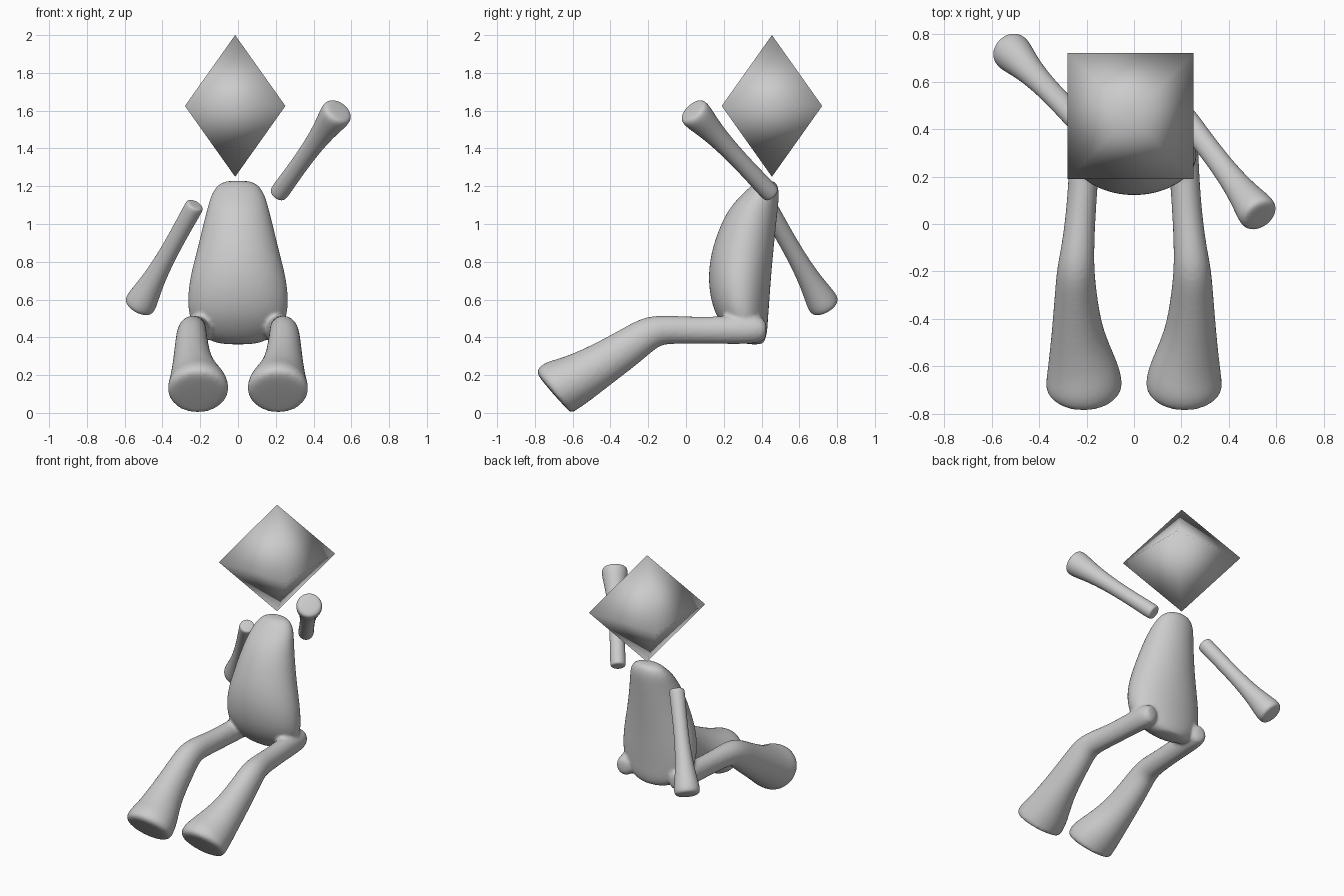
import bpy, bmesh, math
from mathutils import Vector

if "Cube" in bpy.data.objects:
    bpy.data.objects.remove(bpy.data.objects["Cube"])

SIDES = 16


def loft(bm, rings, normal=None):
    """Skin elliptical rings (x, y, z, r_side, r_up) along their path and cap both ends."""
    pts = [Vector(r[:3]) for r in rings]
    loops = []
    for i, r in enumerate(rings):
        t = normal or (pts[min(i + 1, len(pts) - 1)] - pts[max(i - 1, 0)])
        t = t.normalized()
        u = (Vector((1, 0, 0)) - t * t.x).normalized()
        v = t.cross(u)
        loop = []
        for k in range(SIDES):
            a = 2 * math.pi * k / SIDES
            # 1.025 makes up for subdivision shrinkage
            off = u * math.cos(a) * r[3] + v * math.sin(a) * r[4]
            loop.append(bm.verts.new(pts[i] + off * 1.025))
        loops.append(loop)
    for a, b in zip(loops, loops[1:]):
        for k in range(SIDES):
            n = (k + 1) % SIDES
            bm.faces.new((a[k], a[n], b[n], b[k]))
    bm.faces.new(loops[0][::-1])
    bm.faces.new(loops[-1])


def finish(name, bm):
    bmesh.ops.recalc_face_normals(bm, faces=bm.faces)
    me = bpy.data.meshes.new(name)
    bm.to_mesh(me)
    bm.free()
    for p in me.polygons:
        p.use_smooth = True
    ob = bpy.data.objects.new(name, me)
    bpy.context.collection.objects.link(ob)
    return ob


def subdivide(ob):
    m = ob.modifiers.new("Subdivision", 'SUBSURF')
    m.levels = m.render_levels = 2


# Torso: (z, belly y, back y, half width)
profile = [(0.362, 0.33, 0.40, 0.07), (0.375, 0.28, 0.415, 0.135),
           (0.42, 0.225, 0.43, 0.215), (0.50, 0.165, 0.434, 0.258),
           (0.60, 0.130, 0.442, 0.268), (0.72, 0.117, 0.45, 0.254),
           (0.85, 0.132, 0.462, 0.219), (1.00, 0.183, 0.477, 0.183),
           (1.10, 0.24, 0.488, 0.158), (1.17, 0.31, 0.494, 0.136),
           (1.215, 0.36, 0.482, 0.10), (1.23, 0.395, 0.46, 0.05)]
bm = bmesh.new()
loft(bm, [(0, (f + b) / 2, z, w, (b - f) / 2) for z, f, b, w in profile], Vector((0, 0, 1)))

# Legs: bent tubes flaring to flat-ended feet
leg = [(0.195, 0.425, 0.440, 0.035, 0.040), (0.198, 0.405, 0.440, 0.060, 0.066),
       (0.205, 0.34, 0.440, 0.066, 0.076), (0.213, 0.20, 0.438, 0.062, 0.073),
       (0.226, 0.02, 0.437, 0.063, 0.071), (0.238, -0.11, 0.442, 0.070, 0.076),
       (0.246, -0.19, 0.430, 0.079, 0.088), (0.246, -0.295, 0.354, 0.088, 0.100),
       (0.240, -0.465, 0.245, 0.108, 0.116), (0.217, -0.60, 0.165, 0.148, 0.138),
       (0.211, -0.672, 0.136, 0.162, 0.151), (0.210, -0.699, 0.116, 0.158, 0.149),
       (0.210, -0.709, 0.107, 0.125, 0.118)]
for s in (1, -1):
    loft(bm, [(s * x, y, z, a, b) for x, y, z, a, b in leg])

# Fuse torso and legs into one softly blended body
body = finish("body", bm)
subdivide(body)
m = body.modifiers.new("Fuse", 'REMESH')
m.mode = 'VOXEL'
m.voxel_size = 0.012
m.use_smooth_shade = True
m = body.modifiers.new("Soften", 'SMOOTH')
m.factor = 0.5
m.iterations = 4


# Arms: thin at the shoulder, flaring to a blunt hand
def arm(name, start, end):
    start, end = Vector(start), Vector(end)
    steps = [(0, 0.036), (0.01, 0.048), (0.05, 0.050), (0.25, 0.047), (0.5, 0.048),
             (0.72, 0.059), (0.86, 0.075), (0.94, 0.084), (0.985, 0.080), (1, 0.055)]
    bm = bmesh.new()
    loft(bm, [(*start.lerp(end, t), r, r) for t, r in steps])
    subdivide(finish(name, bm))


arm("raised_arm", (0.21, 0.455, 1.155), (0.535, 0.03, 1.605))
arm("lowered_arm", (-0.225, 0.425, 1.105), (-0.53, 0.74, 0.555))

# Head: smooth-shaded four-sided double pyramid
bm = bmesh.new()
cx, cy, cz, h, w = -0.015, 0.455, 1.625, 0.375, 0.266
top = bm.verts.new((cx, cy, cz + h))
low = bm.verts.new((cx, cy, cz - h))
rim = [bm.verts.new((cx + sx * w, cy + sy * w, cz))
       for sx, sy in ((1, 1), (-1, 1), (-1, -1), (1, -1))]
for k in range(4):
    a, b = rim[k], rim[(k + 1) % 4]
    bm.faces.new((a, b, top))
    bm.faces.new((b, a, low))
finish("head", bm)
